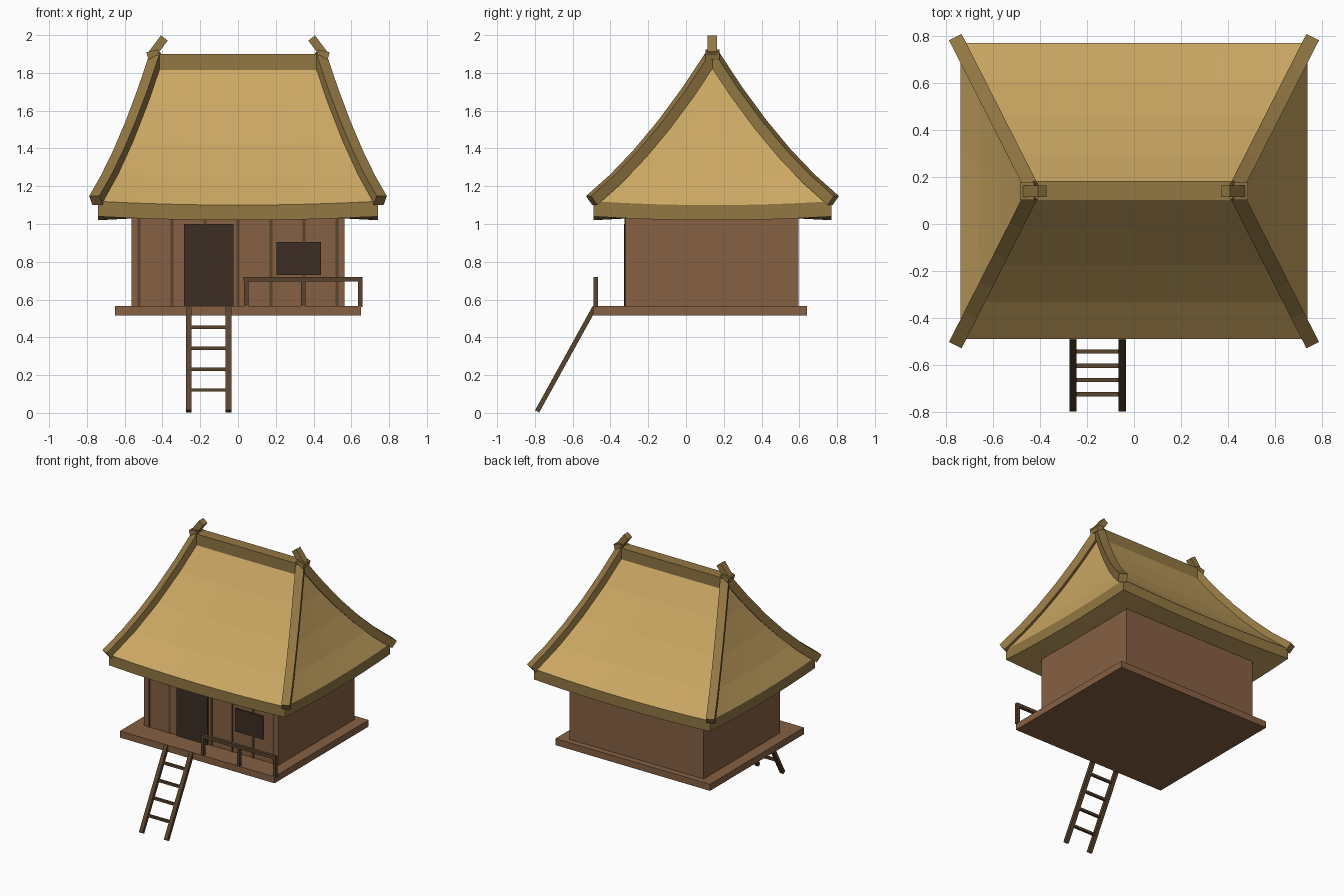
import bpy, bmesh
from mathutils import Vector

cube = bpy.data.objects.get("Cube")
if cube:
    bpy.data.objects.remove(cube, do_unlink=True)


def material(name, rgb):
    m = bpy.data.materials.new(name)
    m.use_nodes = True
    colour = (*rgb, 1)
    m.diffuse_color = colour
    m.node_tree.nodes["Principled BSDF"].inputs["Base Color"].default_value = colour
    return m


thatch = material("thatch", (0.60, 0.39, 0.125))
bound_thatch = material("bound_thatch", (0.29, 0.185, 0.057))
plank = material("plank_brown", (0.24, 0.117, 0.057))
dark_wood = material("dark_wood", (0.10, 0.056, 0.028))
opening = material("opening_dark", (0.045, 0.027, 0.018))

CY = 0.14            # house centre line
FRONT = -0.32        # front wall plane


def finish(name, bm, *mats):
    bmesh.ops.recalc_face_normals(bm, faces=bm.faces)
    mesh = bpy.data.meshes.new(name)
    bm.to_mesh(mesh)
    bm.free()
    for m in mats:
        mesh.materials.append(m)
    ob = bpy.data.objects.new(name, mesh)
    bpy.context.collection.objects.link(ob)
    return ob


def box(name, x, y, z, mat):
    """Box from (min, max) pairs."""
    bm = bmesh.new()
    bmesh.ops.create_cube(bm, size=1)
    for v in bm.verts:
        v.co = [lo + (hi - lo) * (c + 0.5) for (lo, hi), c in zip((x, y, z), v.co)]
    return finish(name, bm, mat)


def sweep(name, points, w, h, mat):
    """Rectangular bar along a path, w across (horizontal) and h deep."""
    pts = [Vector(p) for p in points]
    bm = bmesh.new()
    rings = []
    for i, p in enumerate(pts):
        d = (pts[min(i + 1, len(pts) - 1)] - pts[max(i - 1, 0)]).normalized()
        side = d.cross(Vector((0, 0, 1)))
        side = side.normalized() if side.length > 0.01 else Vector((1, 0, 0))
        up = side.cross(d)
        rings.append([bm.verts.new(p + side * a * w / 2 + up * b * h / 2)
                      for a, b in ((-1, -1), (1, -1), (1, 1), (-1, 1))])
    for r0, r1 in zip(rings, rings[1:]):
        for k in range(4):
            bm.faces.new((r0[k], r0[k - 1], r1[k - 1], r1[k]))
    bm.faces.new(rings[0])
    bm.faces.new(rings[-1])
    return finish(name, bm, mat)


# Floor platform and walls
box("platform", (-0.65, 0.65), (-0.49, 0.64), (0.515, 0.565), plank)
box("walls", (-0.565, 0.565), (FRONT, 0.595), (0.56, 1.06), plank)

# Front battens, door and window
for i in range(7):
    x = (i - 3) * 0.175
    box(f"wall_batten_{i + 1}", (x - 0.008, x + 0.008), (FRONT - 0.005, FRONT + 0.005),
        (0.565, 1.04), dark_wood)
box("door", (-0.285, -0.025), (FRONT - 0.009, FRONT), (0.565, 1.0), opening)
box("window", (0.205, 0.44), (FRONT - 0.009, FRONT), (0.73, 0.905), opening)


# Hipped roof with a sagging slope
def half_size(s):
    return 0.42 + 0.32 * s, 0.63 * s


def slope_z(s):
    return 1.88 - 0.76 * s - 0.24 * s * (1 - s)


def roof_ring(bm, s, drop=0.0):
    hx, hy = half_size(s)
    n, ring = 8, []
    for side in range(4):
        for k in range(n):
            u = -1 + 2 * k / n
            x, y = ((u * hx, -hy), (hx, u * hy), (-u * hx, hy), (-hx, -u * hy))[side]
            z = slope_z(s) - 0.02 * s * (1 - u * u) - drop
            ring.append(bm.verts.new((x, y + CY, z)))
    return ring


bm = bmesh.new()
rings = [roof_ring(bm, s / 4) for s in range(5)]
rings.append(roof_ring(bm, 1, 0.08))
inner = [bm.verts.new((v.co.x * 0.74, CY + (v.co.y - CY) * 0.7, 1.03)) for v in rings[-1]]
rings.append(inner)
for level, (r0, r1) in enumerate(zip(rings, rings[1:])):
    for k in range(len(r0)):
        f = bm.faces.new((r0[k - 1], r0[k], r1[k], r1[k - 1]))
        f.material_index = 1 if level == 4 else 0
bmesh.ops.remove_doubles(bm, verts=bm.verts, dist=0.0005)
finish("thatched_roof", bm, thatch, bound_thatch)

# Ridge beam
box("ridge_beam", (-0.43, 0.43), (CY - 0.043, CY + 0.043), (1.80, 1.90), bound_thatch)

# Hip bundles, end knots and ridge horns
for sx, lr in ((1, "left"), (-1, "right")):
    for sy, fb in ((-1, "front"), (1, "back")):
        path = []
        for i in range(6):
            s = 1.015 * i / 5
            hx, hy = half_size(s)
            path.append((sx * (hx + 0.008), CY + sy * hy, slope_z(s) + 0.012))
        sweep(f"hip_bundle_{fb}_{lr}", path, 0.06, 0.06, bound_thatch)
    sweep(f"ridge_knot_{lr}", [(sx * 0.48, CY, 1.89), (sx * 0.42, CY, 1.905)],
          0.075, 0.04, bound_thatch)
    sweep(f"ridge_horn_{lr}", [(sx * 0.465, CY, 1.885), (sx * 0.39, CY, 1.985)],
          0.05, 0.045, bound_thatch)

# Porch railing
RY = -0.478
sweep("railing_bar", [(0.03, RY, 0.708), (0.66, RY, 0.708)], 0.024, 0.024, dark_wood)
for i, x in enumerate((0.043, 0.345, 0.648)):
    box(f"railing_post_{i + 1}", (x - 0.012, x + 0.012), (RY - 0.012, RY + 0.012),
        (0.56, 0.70), dark_wood)

# Ladder
foot, head = Vector((0, -0.788, 0.008)), Vector((0, -0.483, 0.56))
for x, lr in ((-0.05, "left"), (-0.26, "right")):
    off = Vector((x, 0, 0))
    sweep(f"ladder_rail_{lr}", [foot + off, head + off], 0.03, 0.025, dark_wood)
for i in range(4):
    p = foot.lerp(head, 0.205 + 0.2 * i)
    sweep(f"ladder_rung_{i + 1}", [(-0.26, p.y, p.z), (-0.05, p.y, p.z)],
          0.018, 0.018, dark_wood)
